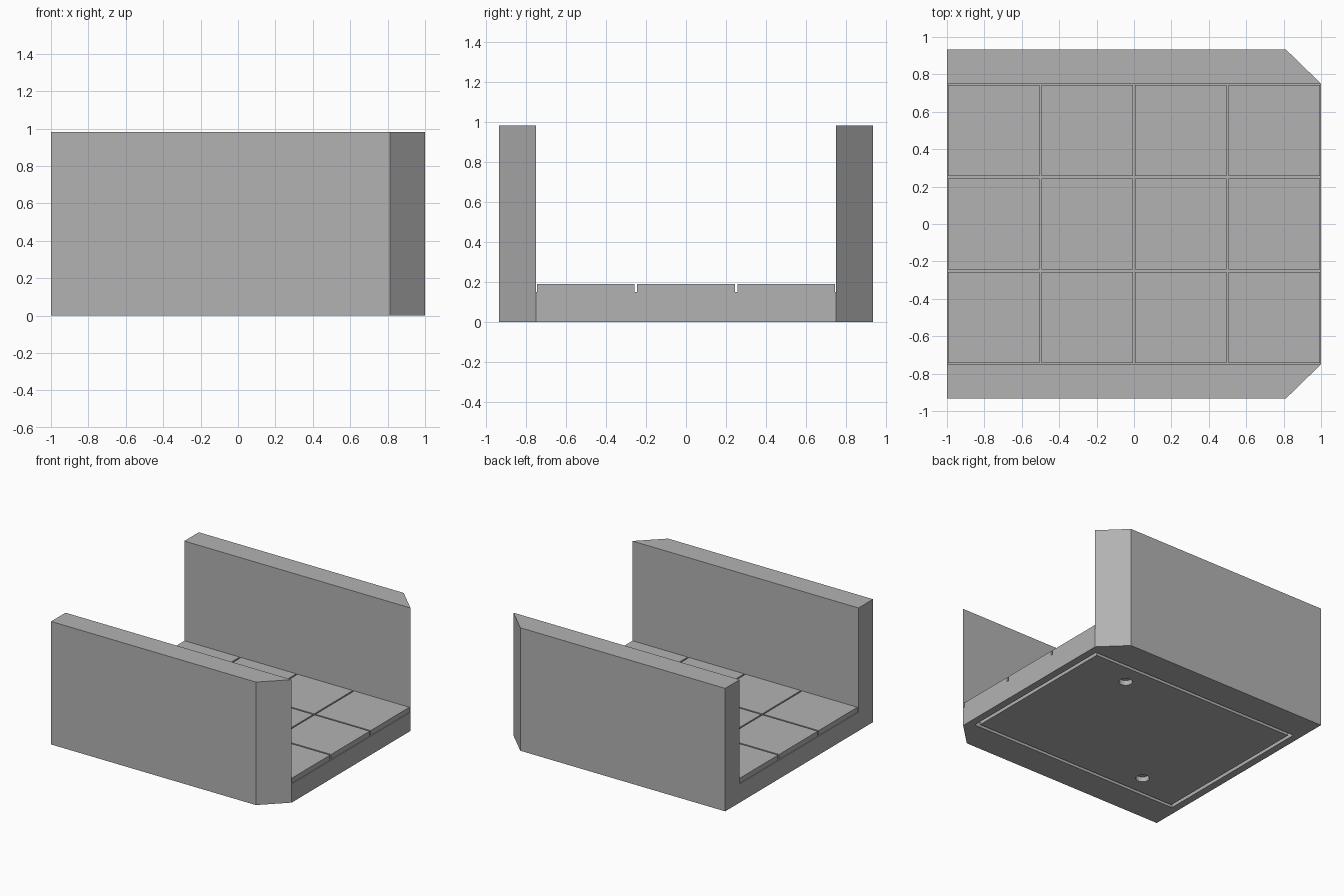
import bpy
import bmesh

cube = bpy.data.objects.get("Cube")
if cube:
    bpy.data.objects.remove(cube, do_unlink=True)

# Single stone grey
stone = bpy.data.materials.new("stone_grey")
stone.use_nodes = True
GREY = (0.45, 0.45, 0.45, 1)
stone.diffuse_color = GREY
bsdf = next(n for n in stone.node_tree.nodes if n.type == 'BSDF_PRINCIPLED')
bsdf.inputs["Base Color"].default_value = GREY

HALF_FLOOR = 0.75      # half depth of the floor between the walls
WALL = 0.183           # wall thickness
HEIGHT = 0.983
BASE_TOP, TILE_TOP = 0.15, 0.19
GAP = 0.012            # joint between tiles
RECESS = 0.04          # depth of the underside groove


def prism(name, outline, z0, z1):
    """Extrude a flat outline from z0 up to z1."""
    bm = bmesh.new()
    face = bm.faces.new([bm.verts.new((x, y, z0)) for x, y in outline])
    top = bmesh.ops.extrude_face_region(bm, geom=[face])["geom"]
    for v in top:
        if isinstance(v, bmesh.types.BMVert):
            v.co.z = z1
    bmesh.ops.recalc_face_normals(bm, faces=bm.faces)
    mesh = bpy.data.meshes.new(name)
    bm.to_mesh(mesh)
    bm.free()
    mesh.materials.append(stone)
    obj = bpy.data.objects.new(name, mesh)
    bpy.context.collection.objects.link(obj)
    return obj


def block(name, cx, cy, hx, hy, z0, z1):
    return prism(name, [(cx - hx, cy - hy), (cx + hx, cy - hy),
                        (cx + hx, cy + hy), (cx - hx, cy + hy)], z0, z1)


def cut(target, cutter):
    """Subtract the cutter from the target and discard it."""
    mod = target.modifiers.new("cut", 'BOOLEAN')
    mod.operation = 'DIFFERENCE'
    mod.solver = 'EXACT'
    mod.object = cutter
    bpy.context.view_layer.objects.active = target
    bpy.ops.object.modifier_apply(modifier=mod.name)
    bpy.data.objects.remove(cutter, do_unlink=True)


# Walls with a chamfered outer corner at one end
for name, s in (("front_wall", -1), ("back_wall", 1)):
    outer = HALF_FLOOR + WALL
    prism(name, [(-1, s * HALF_FLOOR), (1, s * HALF_FLOOR),
                 (1 - WALL - 0.005, s * outer), (-1, s * outer)], 0, HEIGHT)

# Floor slab, hollowed underneath
base = block("floor_base", 0, 0, 1, HALF_FLOOR, 0, BASE_TOP)
cut(base, block("recess_cutter", 0, 0, 0.94, 0.69, -0.1, RECESS))

# Underside panel, leaving a narrow groove around it, with two round sockets
panel = block("underside_panel", 0, 0, 0.912, 0.662, 0, RECESS)
for s in (-1, 1):
    bpy.ops.mesh.primitive_cylinder_add(vertices=32, radius=0.05, depth=0.3,
                                        location=(s * 0.5, s * 0.5, 0))
    cut(panel, bpy.context.object)

# Square floor tiles, four by three
half = 0.25 - GAP / 2
for col in range(4):
    for row in range(3):
        block(f"floor_tile_{col + 1}_{row + 1}", -0.75 + col * 0.5,
              -0.5 + row * 0.5, half, half, BASE_TOP, TILE_TOP)
